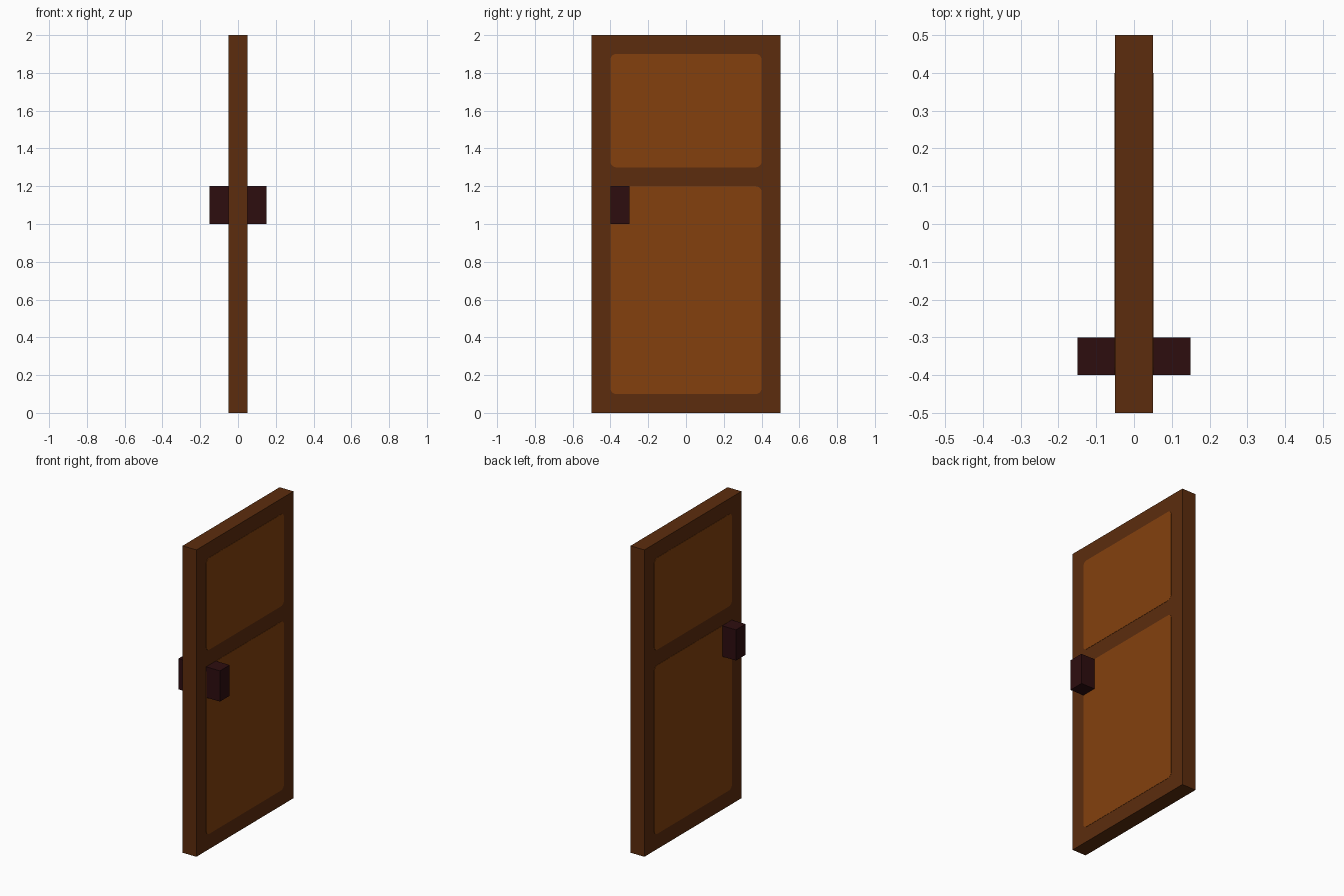
import bpy, bmesh, math

cube = bpy.data.objects.get("Cube")
if cube:
    bpy.data.objects.remove(cube, do_unlink=True)


def material(name, rgb):
    m = bpy.data.materials.new(name)
    m.use_nodes = True
    m.diffuse_color = (*rgb, 1)
    bsdf = next(n for n in m.node_tree.nodes if n.type == 'BSDF_PRINCIPLED')
    bsdf.inputs["Base Color"].default_value = (*rgb, 1)
    return m


FRAME = material("dark brown wood", (0.107, 0.0252, 0.004))
PANEL = material("warm brown wood", (0.227, 0.051, 0.004))
HANDLE = material("deep maroon", (0.027, 0.004, 0.0048))


def finish(name, bm, mat):
    bmesh.ops.recalc_face_normals(bm, faces=bm.faces)
    mesh = bpy.data.meshes.new(name)
    bm.to_mesh(mesh)
    bm.free()
    mesh.materials.append(mat)
    obj = bpy.data.objects.new(name, mesh)
    bpy.context.collection.objects.link(obj)
    return obj


def box(name, lo, hi, mat):
    bm = bmesh.new()
    bmesh.ops.create_cube(bm, size=1)
    for v in bm.verts:
        v.co = [(a + b) / 2 + c * (b - a) for a, b, c in zip(lo, hi, v.co)]
    return finish(name, bm, mat)


def rounded_plate(name, x0, x1, y0, y1, z0, z1, mat, r=0.03, steps=5):
    """Thin plate facing along x, with rounded corners."""
    bm = bmesh.new()
    corners = [(y1 - r, z1 - r), (y0 + r, z1 - r), (y0 + r, z0 + r), (y1 - r, z0 + r)]
    ring = []
    for i, (cy, cz) in enumerate(corners):
        for k in range(steps + 1):
            a = math.pi / 2 * (i + k / steps)
            ring.append(bm.verts.new((x0, cy + r * math.cos(a), cz + r * math.sin(a))))
    face = bm.faces.new(ring)
    ext = bmesh.ops.extrude_face_region(bm, geom=[face], use_keep_orig=True)
    for v in ext["geom"]:
        if isinstance(v, bmesh.types.BMVert):
            v.co.x = x1
    return finish(name, bm, mat)


# Door slab
box("door_slab", (-0.05, -0.5, 0), (0.05, 0.5, 2), FRAME)

# Panels and handle on both faces of the door
for side, s in (("left", 1), ("right", -1)):
    for part, z0, z1 in (("lower", 0.1, 1.2), ("upper", 1.3, 1.9)):
        rounded_plate(f"{part}_panel_{side}", s * 0.049, s * 0.0515, -0.4, 0.4, z0, z1, PANEL)
    xs = sorted((s * 0.05, s * 0.15))
    box(f"handle_{side}", (xs[0], -0.4, 1.0), (xs[1], -0.3, 1.2), HANDLE)
